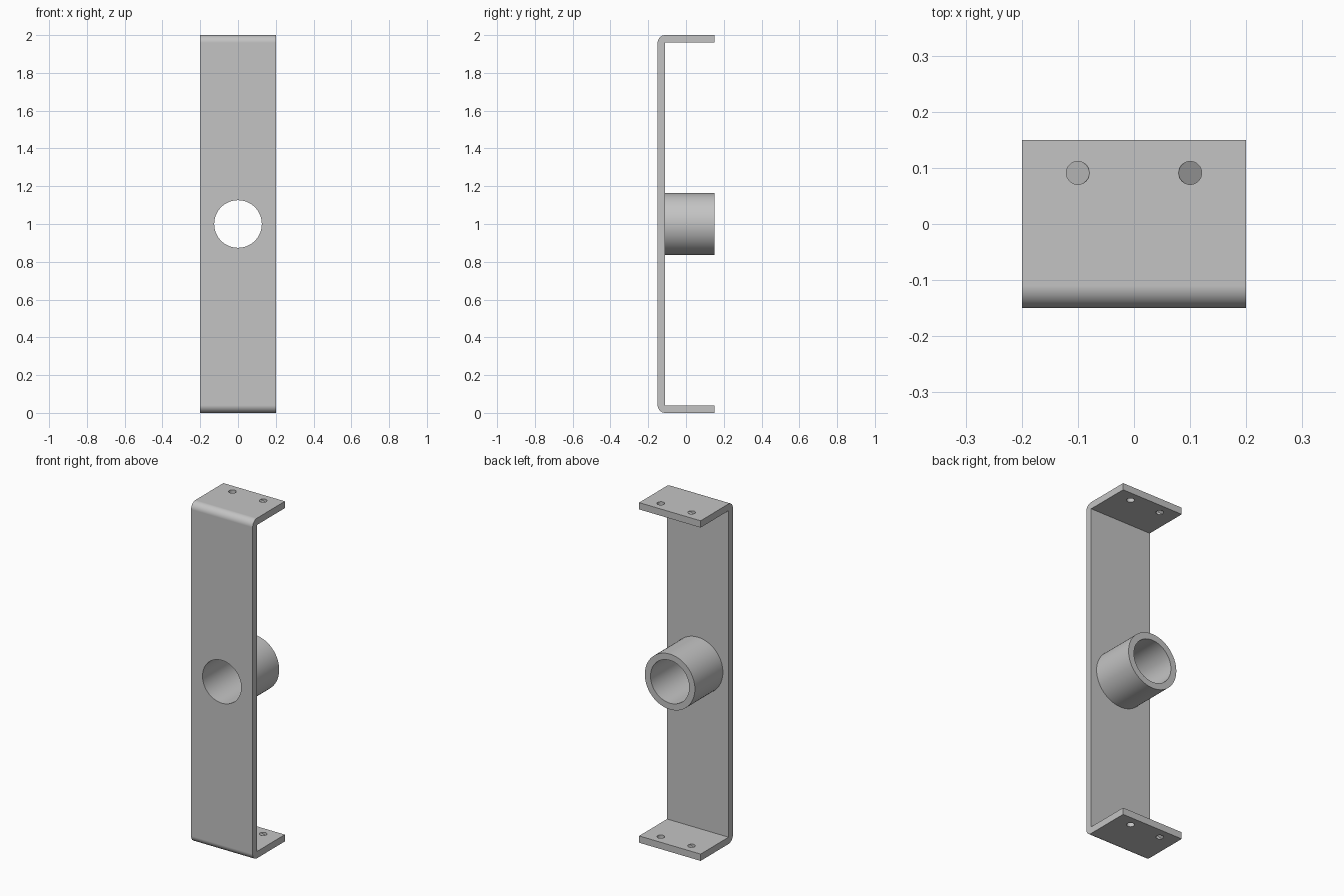
import bpy, bmesh, math
from mathutils import Matrix, Vector

if "Cube" in bpy.data.objects:
    bpy.data.objects.remove(bpy.data.objects["Cube"], do_unlink=True)

WIDTH, HEIGHT, THICK = 0.4, 2.0, 0.04
FRONT, BACK = -0.15, 0.15
BORE, COLLAR = 0.126, 0.163
HOLE, HOLE_X, HOLE_Y = 0.0205, 0.1, 0.091

steel = bpy.data.materials.new("grey_steel")
steel.use_nodes = True
steel.diffuse_color = (0.55, 0.55, 0.55, 1)
steel.node_tree.nodes["Principled BSDF"].inputs["Base Color"].default_value = (0.55, 0.55, 0.55, 1)


def to_object(bm, name):
    bmesh.ops.recalc_face_normals(bm, faces=bm.faces)
    mesh = bpy.data.meshes.new(name)
    bm.to_mesh(mesh)
    bm.free()
    mesh.materials.append(steel)
    obj = bpy.data.objects.new(name, mesh)
    bpy.context.collection.objects.link(obj)
    return obj


def cylinder(name, radius, length, centre, axis, sides=64):
    bm = bmesh.new()
    turn = Matrix.Rotation(math.pi / 2, 4, "X") if axis == "Y" else Matrix()
    bmesh.ops.create_cone(bm, cap_ends=True, segments=sides, radius1=radius,
                          radius2=radius, depth=length,
                          matrix=Matrix.Translation(centre) @ turn)
    return to_object(bm, name)


def activate(obj):
    bpy.ops.object.select_all(action="DESELECT")
    obj.select_set(True)
    bpy.context.view_layer.objects.active = obj


def cut(obj, cutter):
    activate(obj)
    mod = obj.modifiers.new("cut", "BOOLEAN")
    mod.operation, mod.solver, mod.object = "DIFFERENCE", "EXACT", cutter
    bpy.ops.object.modifier_apply(modifier=mod.name)
    bpy.data.objects.remove(cutter, do_unlink=True)


def smooth(obj):
    activate(obj)
    bpy.ops.object.shade_smooth_by_angle(angle=math.radians(30))
    mod = obj.modifiers.new("normals", "WEIGHTED_NORMAL")
    mod.keep_sharp = True


# Bent strip: channel profile with rounded outer bends, extruded sideways
def bend(z, start):
    return [(FRONT + THICK + THICK * math.cos(a), z + THICK * math.sin(a))
            for a in (math.radians(start + 9 * i) for i in range(11))]


profile = [(BACK, HEIGHT)] + bend(HEIGHT - THICK, 90) + bend(THICK, 180) + [
    (BACK, 0), (BACK, THICK), (FRONT + THICK, THICK),
    (FRONT + THICK, HEIGHT - THICK), (BACK, HEIGHT - THICK)]
bm = bmesh.new()
face = bm.faces.new([bm.verts.new((-WIDTH / 2, y, z)) for y, z in profile])
strip = bmesh.ops.extrude_face_region(bm, geom=[face])["geom"]
bmesh.ops.translate(bm, vec=(WIDTH, 0, 0),
                    verts=[v for v in strip if isinstance(v, bmesh.types.BMVert)])
bracket = to_object(bm, "bracket_strip")

# Main bore and the two holes in each flange
cut(bracket, cylinder("bore_cutter", BORE, 1, (0, 0, HEIGHT / 2), "Y"))
for side in (-1, 1):
    cut(bracket, cylinder("hole_cutter", HOLE, 3, (side * HOLE_X, HOLE_Y, 1), "Z", 32))
smooth(bracket)

# Slanted web closing each flange hole
for level, z in (("lower", THICK / 2), ("upper", HEIGHT - THICK / 2)):
    for side, label in ((-1, "right"), (1, "left")):
        bm = bmesh.new()
        bmesh.ops.create_circle(bm, cap_ends=True, segments=32, radius=HOLE,
                                matrix=Matrix.Translation((side * HOLE_X, HOLE_Y, z)))
        for v in bm.verts:
            v.co.z -= side * (v.co.x - side * HOLE_X) * 0.9
        web = to_object(bm, f"{level}_{label}_hole_web")
        if web.data.polygons[0].normal.z < 0:
            web.data.flip_normals()

# Tubular collar behind the bore
length = BACK - FRONT - THICK
mid = Vector((0, BACK - length / 2, HEIGHT / 2))
collar = cylinder("collar", COLLAR, length, mid, "Y")
cut(collar, cylinder("collar_cutter", BORE, 1, mid, "Y"))
smooth(collar)
